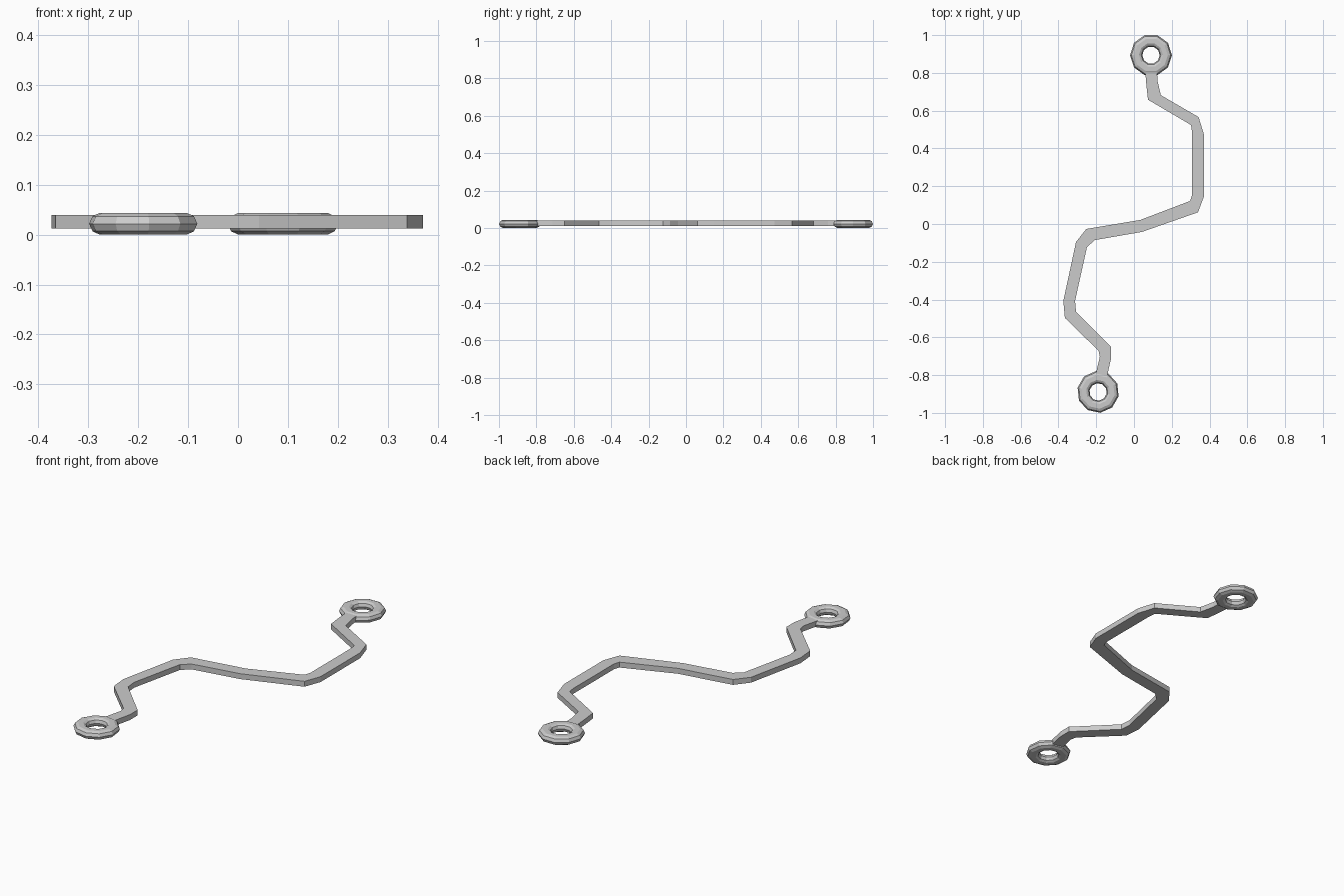
import bpy, bmesh, math

if "Cube" in bpy.data.objects:
    bpy.data.objects.remove(bpy.data.objects["Cube"])

def make_object(name, bm):
    bmesh.ops.recalc_face_normals(bm, faces=bm.faces)
    mesh = bpy.data.meshes.new(name)
    bm.to_mesh(mesh)
    bm.free()
    obj = bpy.data.objects.new(name, mesh)
    bpy.context.collection.objects.link(obj)
    return obj

def loft(name, rings, closed):
    """Skin a list of equal-length cross-sections."""
    bm = bmesh.new()
    vs = [[bm.verts.new(p) for p in ring] for ring in rings]
    n, m = len(vs), len(vs[0])
    for i in range(n if closed else n - 1):
        a, b = vs[i], vs[(i + 1) % n]
        for j in range(m):
            k = (j + 1) % m
            bm.faces.new((a[j], a[k], b[k], b[j]))
    if not closed:
        bm.faces.new(vs[0])
        bm.faces.new(vs[-1])
    return make_object(name, bm)

# Rounded ring section: (radius, height)
HALF = [(0.111, 0.022), (0.104, 0.037), (0.089, 0.044),
        (0.064, 0.044), (0.052, 0.037), (0.046, 0.022)]
SECTION = HALF + [(r, 0.044 - z) for r, z in HALF[-2:0:-1]]

def eyelet(name, cx, cy, turn):
    rings = []
    for i in range(10):
        a = math.radians(turn + 36 * i)
        rings.append([(cx + r * math.cos(a), cy + r * math.sin(a), z)
                      for r, z in SECTION])
    return loft(name, rings, True)

eyelet("rear_eyelet", 0.09, 0.894, 0)
eyelet("front_eyelet", -0.19, -0.889, -12)

# Bent flat bar: paired left and right edge points along its length
LEFT = [(0.06, 0.815), (0.063, 0.76), (0.074, 0.658), (0.302, 0.524), (0.307, 0.487),
        (0.307, 0.153), (0.297, 0.122), (0.032, 0.021), (-0.252, -0.026),
        (-0.307, -0.095), (-0.374, -0.407), (-0.366, -0.497),
        (-0.187, -0.672), (-0.181, -0.704), (-0.198, -0.775), (-0.206, -0.81)]
RIGHT = [(0.122, 0.815), (0.124, 0.76), (0.142, 0.682), (0.342, 0.566), (0.371, 0.472),
         (0.371, 0.148), (0.339, 0.062), (0.042, -0.042), (-0.207, -0.085),
         (-0.249, -0.122), (-0.312, -0.407), (-0.307, -0.464),
         (-0.122, -0.65), (-0.122, -0.714), (-0.138, -0.785), (-0.146, -0.82)]
LOW, HIGH = 0.012, 0.04
loft("bent_bar", [[(*l, LOW), (*r, LOW), (*r, HIGH), (*l, HIGH)]
                  for l, r in zip(LEFT, RIGHT)], False)
